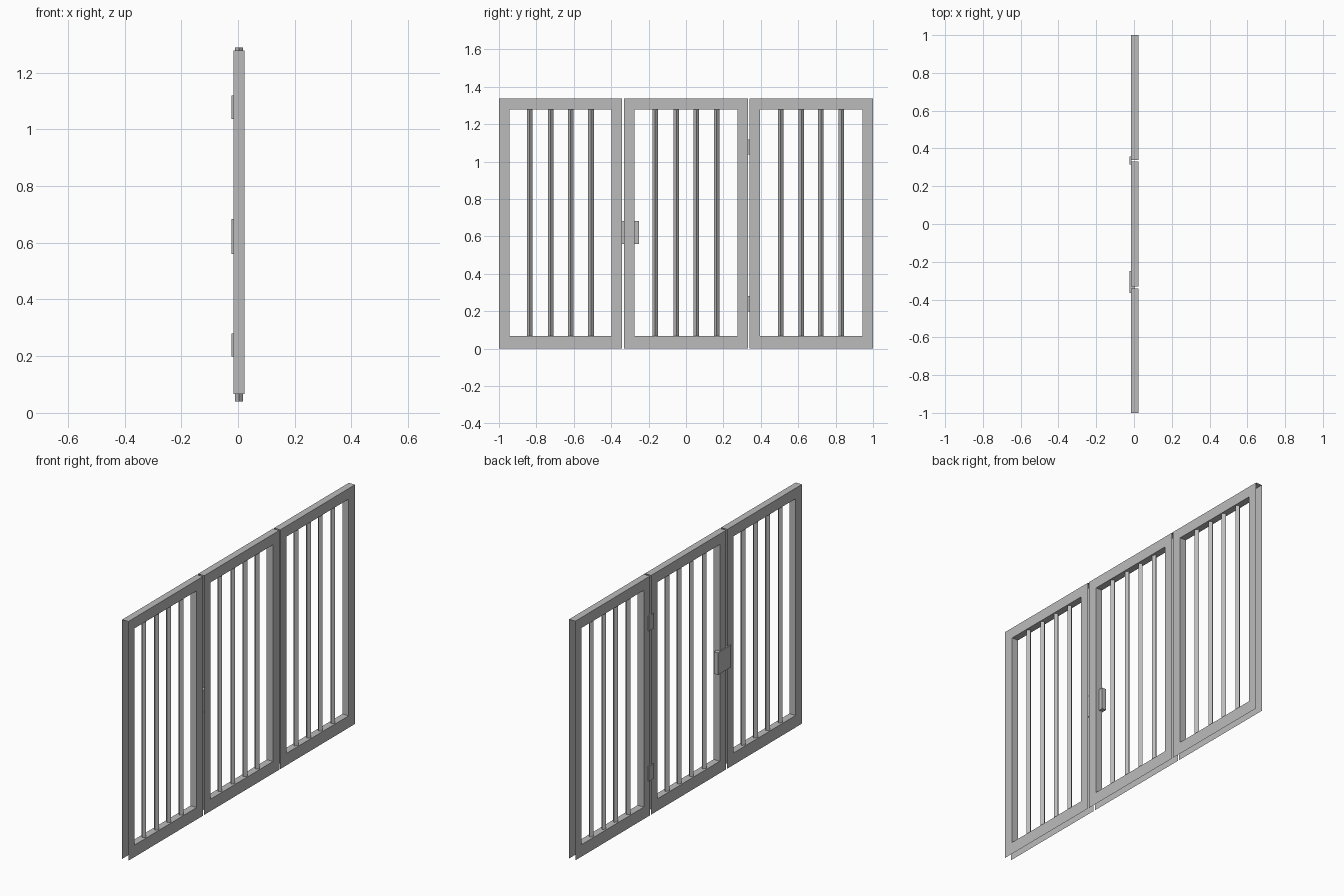
import bpy, bmesh

cube = bpy.data.objects.get("Cube")
if cube:
    bpy.data.objects.remove(cube, do_unlink=True)

grey = bpy.data.materials.new("metal grey")
grey.use_nodes = True
colour = (0.5, 0.5, 0.5, 1)
grey.diffuse_color = colour
grey.node_tree.nodes["Principled BSDF"].inputs["Base Color"].default_value = colour

X0, X1 = -0.016, 0.0228         # frame thickness
XM = (X0 + X1) / 2
TOP, RAIL_TOP, RAIL_BOTTOM = 1.336, 1.277, 0.067
STILE = 0.056


def finish(name, bm):
    bmesh.ops.recalc_face_normals(bm, faces=bm.faces)
    mesh = bpy.data.meshes.new(name)
    bm.to_mesh(mesh)
    bm.free()
    mesh.materials.append(grey)
    obj = bpy.data.objects.new(name, mesh)
    bpy.context.collection.objects.link(obj)
    return obj


def rectangle(bm, x, y0, y1, z0, z1):
    return [bm.verts.new((x, y, z)) for y, z in ((y0, z0), (y1, z0), (y1, z1), (y0, z1))]


def frame(name, y0, y1):
    """Hollow folded-sheet frame, open along its sides and bottom."""
    bm = bmesh.new()
    outer, inner = [], []
    for x in (X0, X1):
        outer.append(rectangle(bm, x, y0, y1, 0, TOP))
        inner.append(rectangle(bm, x, y0 + STILE, y1 - STILE, RAIL_BOTTOM, RAIL_TOP))
    for i in range(4):
        j = (i + 1) % 4
        for side in (0, 1):
            bm.faces.new((outer[side][i], outer[side][j], inner[side][j], inner[side][i]))
        bm.faces.new((inner[0][i], inner[0][j], inner[1][j], inner[1][i]))
    # top cover
    bm.faces.new((outer[0][2], outer[0][3], outer[1][3], outer[1][2]))
    return finish(name, bm)


def bar(name, y):
    """Square bar turned edge-on."""
    r, z0, z1 = 0.0148, 0.04, 1.288
    bm = bmesh.new()
    ring = [bm.verts.new((XM + dx * r, y + dy * r, z0))
            for dx, dy in ((1, 0), (0, 1), (-1, 0), (0, -1))]
    base = bm.faces.new(ring)
    new = bmesh.ops.extrude_face_region(bm, geom=[base], use_keep_orig=True)["geom"]
    moved = [v for v in new if isinstance(v, bmesh.types.BMVert)]
    bmesh.ops.translate(bm, verts=moved, vec=(0, 0, z1 - z0))
    return finish(name, bm)


def box(name, low, high):
    bm = bmesh.new()
    bmesh.ops.create_cube(bm, size=1)
    for v in bm.verts:
        v.co = [(a + b) / 2 + c * (b - a) for a, b, c in zip(low, high, v.co)]
    return finish(name, bm)


# three panels, each with four bars
panels = {
    "front_panel": (-1.0, -0.341, (-0.836, -0.724, -0.617, -0.508)),
    "gate": (-0.331, 0.332, (-0.165, -0.051, 0.056, 0.164)),
    "back_panel": (0.339, 1.0, (0.506, 0.617, 0.721, 0.831)),
}
for name, (y0, y1, bars) in panels.items():
    frame(name + "_frame", y0, y1)
    for n, y in enumerate(bars, 1):
        bar(f"{name}_bar_{n}", y)

# lock and hinges on the inner side
XH = -0.0228
box("lock_box", (XH, -0.365, 0.56), (0.003, -0.25, 0.683))
for name, z in (("lower_hinge", 0.198), ("upper_hinge", 1.037)):
    box(name, (XH, 0.314, z), (-0.012, 0.357, z + 0.082))
